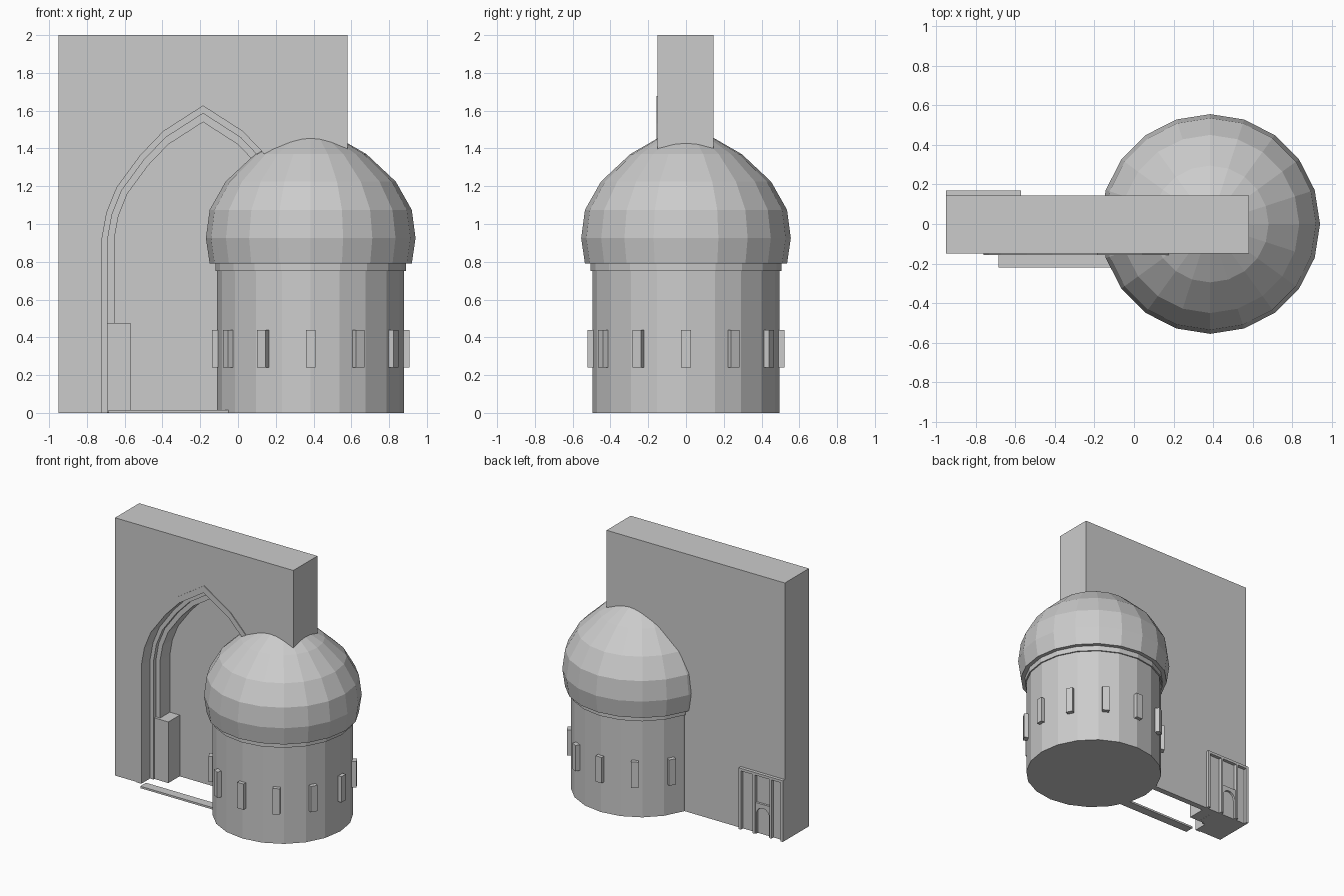
import bpy, bmesh, math
from mathutils import Matrix

if "Cube" in bpy.data.objects:
    bpy.data.objects.remove(bpy.data.objects["Cube"])

stone = bpy.data.materials.new("pale_stone")
stone.diffuse_color = (0.6, 0.6, 0.6, 1)
stone.use_nodes = True
stone.node_tree.nodes["Principled BSDF"].inputs["Base Color"].default_value = stone.diffuse_color

TOWER_X = 0.385
ARCH_X = -0.185
SPRING = 0.92
FRONT, BACK = -0.15, 0.145


def finish(name, bm):
    bmesh.ops.recalc_face_normals(bm, faces=bm.faces)
    mesh = bpy.data.meshes.new(name)
    bm.to_mesh(mesh)
    bm.free()
    mesh.materials.append(stone)
    ob = bpy.data.objects.new(name, mesh)
    bpy.context.collection.objects.link(ob)
    return ob


def add_box(bm, x0, x1, y0, y1, z0, z1):
    m = Matrix.Translation(((x0 + x1) / 2, (y0 + y1) / 2, (z0 + z1) / 2))
    m = m @ Matrix.Diagonal((x1 - x0, y1 - y0, z1 - z0, 1))
    return bmesh.ops.create_cube(bm, size=1, matrix=m)["verts"]


def box(name, *dims):
    bm = bmesh.new()
    add_box(bm, *dims)
    return finish(name, bm)


def loft(bm, loops, cap=True, closed=False):
    """Skin a row of equal-length point loops."""
    rings = [[bm.verts.new(p) for p in loop] for loop in loops]
    pairs = list(zip(rings, rings[1:]))
    if closed:
        pairs.append((rings[-1], rings[0]))
    for a, b in pairs:
        for i in range(len(a)):
            j = (i + 1) % len(a)
            bm.faces.new((a[i], a[j], b[j], b[i]))
    if cap:
        bm.faces.new(rings[0])
        bm.faces.new(rings[-1])


# Pointed arch outline, scaled to a half width
CURVE = [(0.535, 0), (0.51, 0.14), (0.455, 0.275), (0.33, 0.445), (0.21, 0.57), (0, 0.705)]


def arch(half, y, bottom):
    k = half / 0.535
    right = [(x * k, SPRING + z * k) for x, z in CURVE]
    right = [(half, bottom)] + right
    left = [(-x, z) for x, z in reversed(right[:-1])]
    return [(ARCH_X + x, y, z) for x, z in right + left]


# Stepped niche cutter and portal wall
bm = bmesh.new()
steps = [(0.535, -0.3), (0.535, -0.05), (0.505, -0.05),
         (0.505, -0.02), (0.47, -0.02), (0.47, 0.1)]
loft(bm, [arch(w, y, -0.1) for w, y in steps])
cutter = finish("niche_cutter", bm)
cutter.hide_render = True
cutter.hide_viewport = True

wall = box("portal_wall", -0.95, 0.58, FRONT, BACK, 0, 2)
cut = wall.modifiers.new("niche", "BOOLEAN")
cut.operation = "DIFFERENCE"
cut.solver = "EXACT"
cut.object = cutter

# Thin trim around the arch
bm = bmesh.new()
outer = [arch(0.575, y, 0) for y in (FRONT, FRONT - 0.006)]
inner = [arch(0.535, y, 0) for y in (FRONT, FRONT - 0.006)]
rows = [outer[0], outer[1], inner[1], inner[0]]
grid = [[bm.verts.new(p) for p in row] for row in rows]
for a, b in zip(grid, grid[1:]):
    for i in range(len(a) - 1):
        bm.faces.new((a[i], a[i + 1], b[i + 1], b[i]))
for end in (0, -1):
    bm.faces.new([row[end] for row in grid])
finish("arch_trim", bm)

# Threshold slab in front of the niche
box("threshold", -0.685, 0.315, -0.22, FRONT, 0, 0.015)

# Booth passing through the wall's left pier
box("booth", -0.94, -0.57, -0.04, 0.14, 0.001, 0.475)

# Booth screen on the back: posts, rails and a small arched doorway
bm = bmesh.new()
y0, y1 = BACK - 0.003, 0.17
for x0, x1 in ((-0.95, -0.93), (-0.853, -0.835), (-0.71, -0.692), (-0.59, -0.57)):
    add_box(bm, x0, x1, y0, y1, 0, 0.455)
add_box(bm, -0.95, -0.57, y0, y1, 0.455, 0.475)
cx, r = -0.7725, 0.055
arc = [(cx + r * math.cos(math.pi * i / 8), 0.155 + r * math.sin(math.pi * i / 8)) for i in range(9)]
door = [(-0.71, 0), (-0.71, 0.24), (-0.835, 0.24), (-0.835, 0), (cx - r, 0)]
door += list(reversed(arc)) + [(cx + r, 0)]
loft(bm, [[(x, y, z) for x, z in door] for y in (y0, y1 - 0.008)])
finish("booth_screen", bm)


# Round tower parts, twenty sides
def turned(name, profile):
    bm = bmesh.new()
    loft(bm, [[(TOWER_X + r * math.cos(math.tau * i / 20), r * math.sin(math.tau * i / 20), z)
               for i in range(20)] for r, z in profile])
    return finish(name, bm)


turned("tower_drum", [(0.495, 0), (0.495, 0.76)])
turned("tower_collar", [(0.505, 0.75), (0.505, 0.8)])
turned("dome", [(0.535, 0.79), (0.555, 0.925), (0.535, 1.075), (0.45, 1.225),
                (0.295, 1.37), (0.13, 1.465), (0.01, 1.53)])

# Twelve narrow window blocks around the drum
bm = bmesh.new()
for i in range(12):
    verts = add_box(bm, 0.46, 0.522, -0.026, 0.026, 0.24, 0.44)
    turn = Matrix.Translation((TOWER_X, 0, 0)) @ Matrix.Rotation(math.tau * i / 12, 4, "Z")
    bmesh.ops.transform(bm, matrix=turn, verts=verts)
finish("tower_windows", bm)
